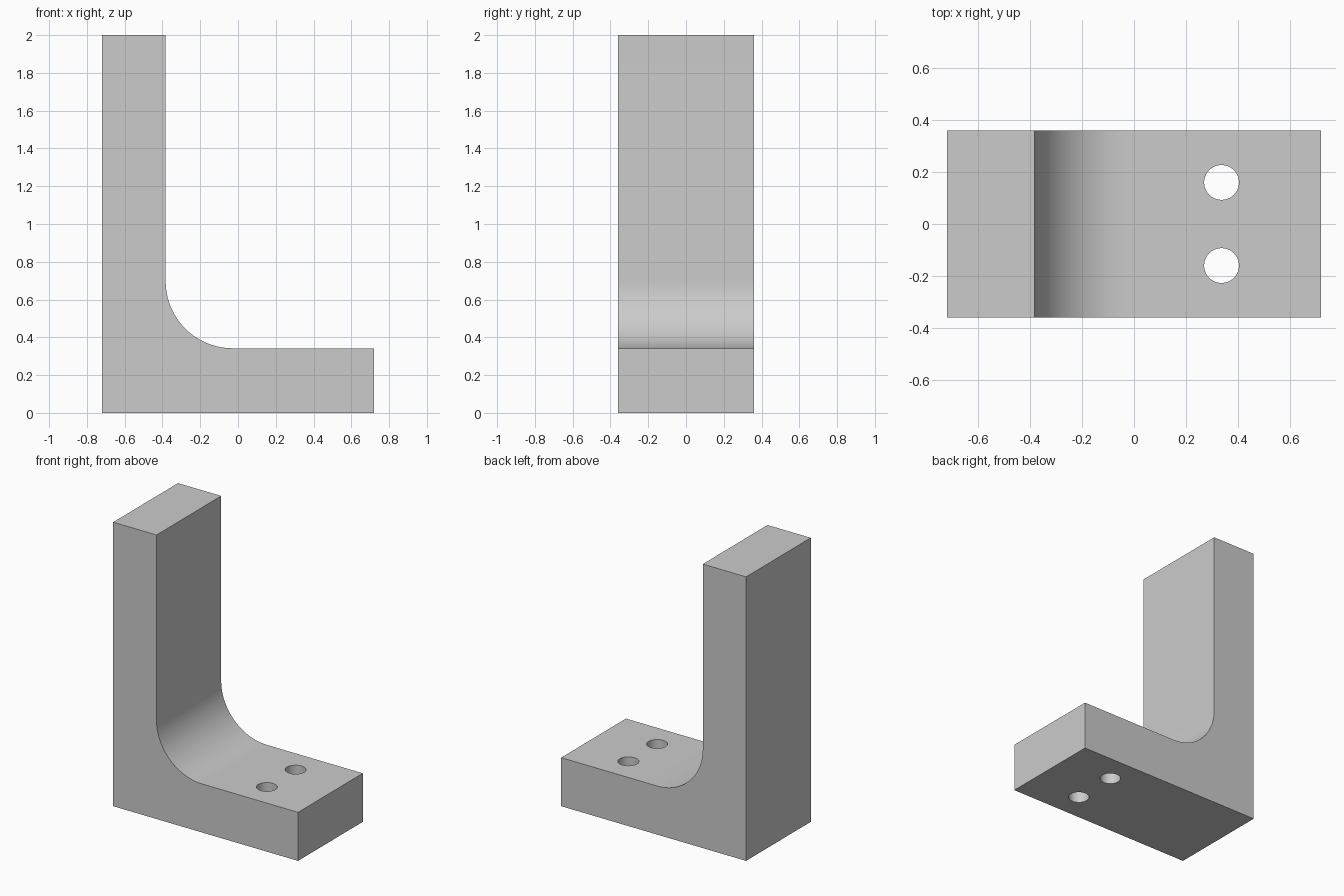
import bpy, bmesh, math

if "Cube" in bpy.data.objects:
    bpy.data.objects.remove(bpy.data.objects["Cube"])

HALF_LEN, HALF_WID, HEIGHT = 0.72, 0.36, 2.0
WALL_X, BASE_Z, FILLET = -0.383, 0.342, 0.355
HOLE_X, HOLE_Y, HOLE_R = 0.337, 0.16, 0.067

# L-shaped side profile with a rounded inner corner
profile = [(-HALF_LEN, 0), (HALF_LEN, 0), (HALF_LEN, BASE_Z)]
for i in range(25):
    a = math.radians(270 - 90 * i / 24)
    profile.append((WALL_X + FILLET + FILLET * math.cos(a),
                    BASE_Z + FILLET + FILLET * math.sin(a)))
profile += [(WALL_X, HEIGHT), (-HALF_LEN, HEIGHT)]

# Extrude the profile across the width
bm = bmesh.new()
face = bm.faces.new([bm.verts.new((x, -HALF_WID, z)) for x, z in profile])
ext = bmesh.ops.extrude_face_region(bm, geom=[face])
verts = [g for g in ext["geom"] if isinstance(g, bmesh.types.BMVert)]
bmesh.ops.translate(bm, verts=verts, vec=(0, 2 * HALF_WID, 0))
bmesh.ops.recalc_face_normals(bm, faces=bm.faces)
mesh = bpy.data.meshes.new("angle_bracket")
bm.to_mesh(mesh)
bm.free()
bracket = bpy.data.objects.new("angle_bracket", mesh)
bpy.context.collection.objects.link(bracket)

# Two screw holes through the foot
cutters = []
for side in (-1, 1):
    bpy.ops.mesh.primitive_cylinder_add(vertices=48, radius=HOLE_R, depth=1,
                                        location=(HOLE_X, side * HOLE_Y, 0.17))
    cutter = bpy.context.object
    cutter.name = "hole_cutter"
    cutter.hide_render = True
    cutters.append(cutter)
    mod = bracket.modifiers.new("screw_hole", 'BOOLEAN')
    mod.operation = 'DIFFERENCE'
    mod.solver = 'EXACT'
    mod.object = cutter

bpy.ops.object.select_all(action='DESELECT')
bracket.select_set(True)
bpy.context.view_layer.objects.active = bracket
for mod in list(bracket.modifiers):
    bpy.ops.object.modifier_apply(modifier=mod.name)
for cutter in cutters:
    bpy.data.objects.remove(cutter, do_unlink=True)

# Smooth the fillet and hole walls, keep the outer edges crisp
bpy.ops.object.shade_smooth_by_angle(angle=math.radians(30))
